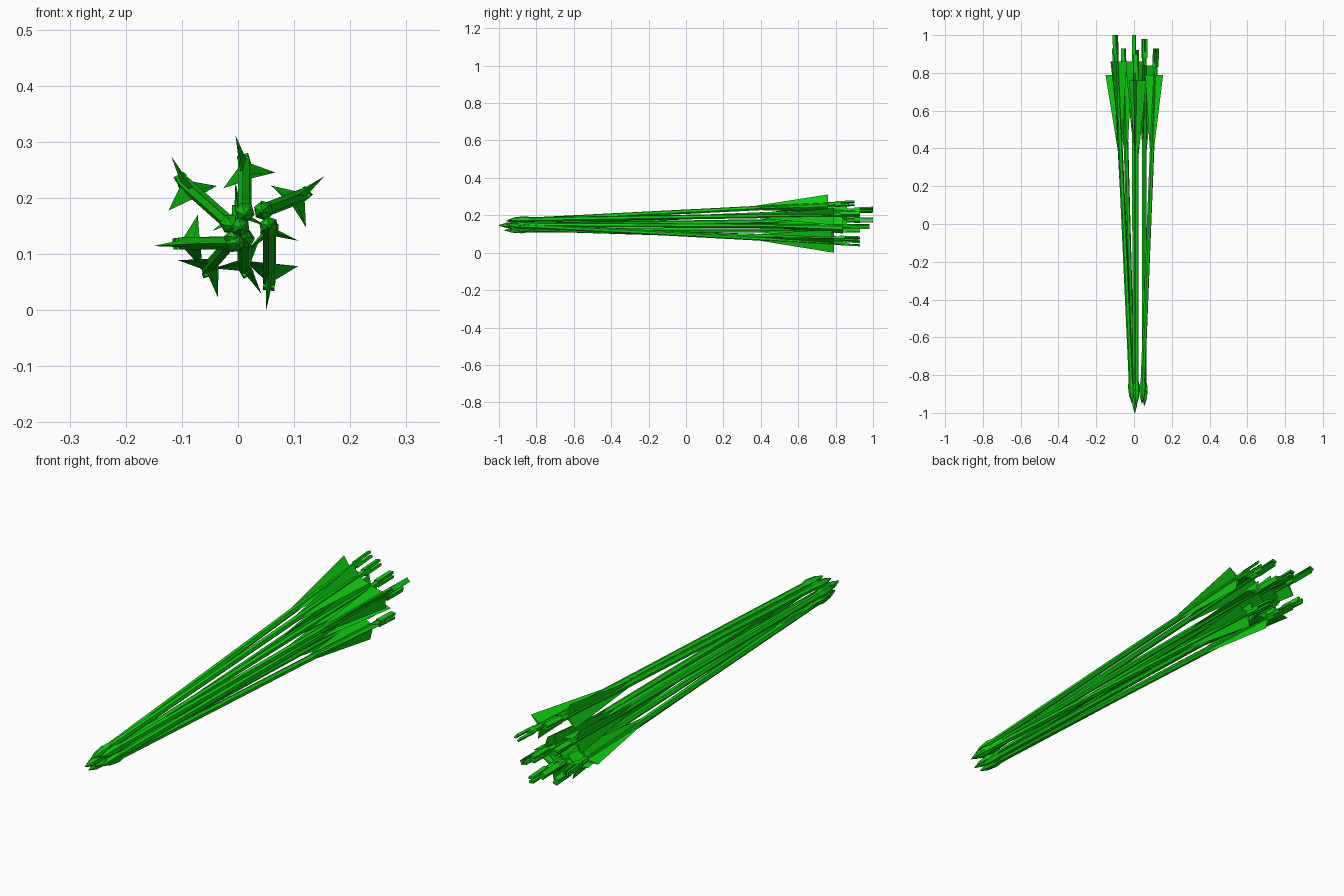
import bpy, bmesh
from math import sin, cos, radians, pi
from mathutils import Vector

cube = bpy.data.objects.get("Cube")
if cube:
    bpy.data.objects.remove(cube, do_unlink=True)

green = bpy.data.materials.new("arrow green")
green.use_nodes = True
color = (0.005, 0.62, 0.006, 1)
green.diffuse_color = color
green.node_tree.nodes["Principled BSDF"].inputs["Base Color"].default_value = color

SIDES = 6
SHAFT_R = 0.0125


def polygon(radius, roll, sides=SIDES):
    """Cross-section as (x, z) offsets."""
    return [(radius * cos(roll + 2 * pi * i / sides),
             radius * sin(roll + 2 * pi * i / sides)) for i in range(sides)]


def loft(bm, sections):
    """Skin a list of equal point rings and cap both ends."""
    rings = [[bm.verts.new(p) for p in s] for s in sections]
    n = len(rings[0])
    for a, b in zip(rings, rings[1:]):
        for i in range(n):
            j = (i + 1) % n
            bm.faces.new((a[i], a[j], b[j], b[i]))
    bm.faces.new(rings[0][::-1])
    bm.faces.new(rings[-1])


def finish(bm, name):
    bmesh.ops.remove_doubles(bm, verts=bm.verts, dist=0.00001)
    bmesh.ops.recalc_face_normals(bm, faces=bm.faces)
    mesh = bpy.data.meshes.new(name)
    bm.to_mesh(mesh)
    bm.free()
    mesh.materials.append(green)
    obj = bpy.data.objects.new(name, mesh)
    bpy.context.collection.objects.link(obj)


def build_arrow(name, tip, tail, roll_deg):
    tip, tail = Vector(tip), Vector(tail)
    length = tail.y - tip.y
    roll = radians(roll_deg)

    def at(dist, offsets):
        """Place an (x, z) section at a distance from the tip."""
        c = tip.lerp(tail, dist / length)
        return [c + Vector((x, 0, z)) for x, z in offsets]

    # Shaft
    bm = bmesh.new()
    loft(bm, [at(d, polygon(SHAFT_R, roll)) for d in (0.08, length - 0.07)])
    finish(bm, name + "_shaft")

    # Pointed head with a collar
    bm = bmesh.new()
    profile = [(0, 0.002), (0.04, 0.014), (0.09, 0.018), (0.12, 0.0125)]
    loft(bm, [at(d, polygon(r, roll)) for d, r in profile])
    finish(bm, name + "_head")

    # Forked nock
    bm = bmesh.new()
    across = Vector((cos(roll), sin(roll)))
    along = Vector((-sin(roll), cos(roll)))
    for side in (-1, 1):
        box = [across * side * u + along * v for u, v in
               ((0.004, -0.010), (0.013, -0.010), (0.013, 0.010), (0.004, 0.010))]
        loft(bm, [at(d, box) for d in (length - 0.10, length)])
    finish(bm, name + "_nock")

    # Three wedge feathers widening toward the back
    bm = bmesh.new()
    for k in range(3):
        a = roll + k * 2 * pi / 3
        out, side = Vector((cos(a), sin(a))), Vector((-sin(a), cos(a)))

        def wedge(reach):
            return [side * 0.007, out * reach, side * -0.007]
        loft(bm, [at(length - 0.55, wedge(0.011)), at(length - 0.14, wedge(0.056))])
    finish(bm, name + "_feathers")


# Splayed bundle: name, tip, tail, feather roll
arrows = [
    ("top_arrow", (0.012, -0.96, 0.17), (0.012, 0.90, 0.265), 107),
    ("upper_left_arrow", (0.042, -0.95, 0.176), (0.117, 0.93, 0.205), 40),
    ("lower_left_arrow", (0.056, -0.96, 0.15), (0.056, 0.93, 0.048), 264),
    ("bottom_arrow", (0.012, -0.95, 0.13), (0.012, 0.92, 0.072), 302),
    ("lower_right_arrow", (-0.005, -0.95, 0.13), (-0.056, 0.93, 0.072), 287),
    ("right_arrow", (0.0, -0.97, 0.12), (-0.103, 0.93, 0.119), 185),
    ("upper_right_arrow", (-0.01, -0.95, 0.15), (-0.1, 1.0, 0.23), 117),
    ("middle_arrow", (0.004, -1.0, 0.146), (0.0, 1.0, 0.175), 95),
    ("inner_left_arrow", (0.055, -0.96, 0.15), (0.055, 0.98, 0.14), 342),
]
for spec in arrows:
    build_arrow(*spec)
